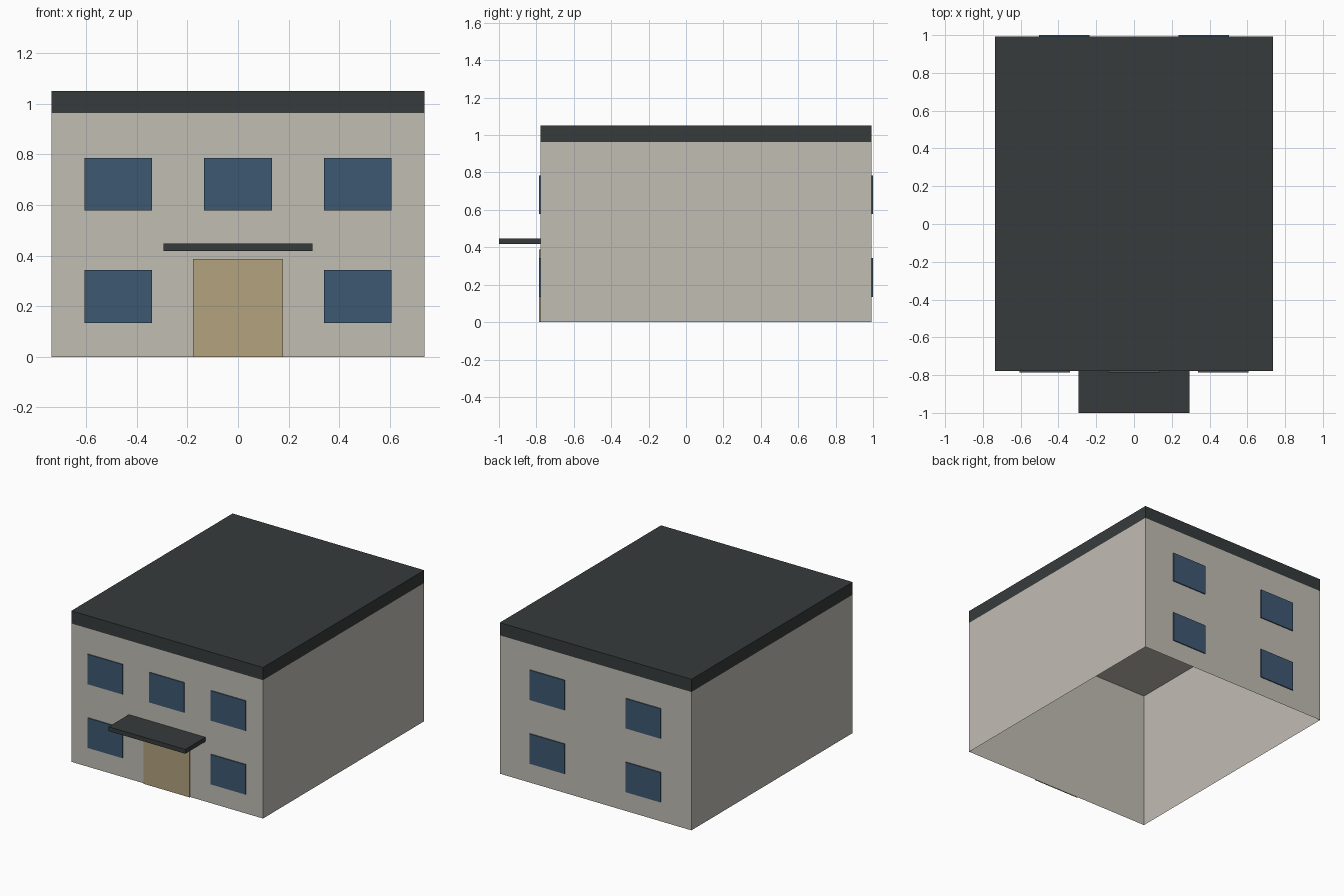
import bpy
import bmesh
from mathutils import Vector

cube = bpy.data.objects.get("Cube")
if cube:
    bpy.data.objects.remove(cube, do_unlink=True)


def material(name, rgb):
    """Flat material from an sRGB 0-255 colour, stored as linear values."""
    linear = [((c / 255 + 0.055) / 1.055) ** 2.4 for c in rgb]
    mat = bpy.data.materials.new(name)
    mat.use_nodes = True
    mat.diffuse_color = (*linear, 1)
    mat.node_tree.nodes["Principled BSDF"].inputs["Base Color"].default_value = (*linear, 1)
    return mat


def box(name, low, high, mat, open_side):
    """Box between two corners, left open on the side facing open_side."""
    low, high = Vector(low), Vector(high)
    bm = bmesh.new()
    bmesh.ops.create_cube(bm, size=1)
    for v in bm.verts:
        v.co = (low + high) / 2 + v.co * (high - low)
    bm.normal_update()
    hidden = [f for f in bm.faces if f.normal.dot(Vector(open_side)) > 0.9]
    bmesh.ops.delete(bm, geom=hidden, context="FACES")
    mesh = bpy.data.meshes.new(name)
    bm.to_mesh(mesh)
    bm.free()
    mesh.materials.append(mat)
    obj = bpy.data.objects.new(name, mesh)
    bpy.context.collection.objects.link(obj)
    return obj


wall_mat = material("warm grey wall", (193, 189, 180))
roof_mat = material("charcoal roof", (54, 59, 59))
glass_mat = material("blue glass", (61, 88, 114))
door_mat = material("tan door", (178, 162, 127))

DOWN, FRONT, BACK = (0, 0, -1), (0, -1, 0), (0, 1, 0)
HALF_WIDTH, FRONT_Y, BACK_Y = 0.737, -0.778, 0.993
EAVES, TOP, PLATE = 0.962, 1.05, 0.007

# Hollow walls with a ceiling, and the flat roof band on top
box("walls", (-HALF_WIDTH, FRONT_Y, 0), (HALF_WIDTH, BACK_Y, EAVES), wall_mat, DOWN)
box("roof", (-HALF_WIDTH, FRONT_Y, EAVES), (HALF_WIDTH, BACK_Y, TOP), roof_mat, DOWN)

# Entrance door and canopy
box("door", (-0.177, FRONT_Y - PLATE, 0), (0.177, FRONT_Y, 0.387), door_mat, BACK)
box("canopy", (-0.295, -1, 0.417), (0.295, FRONT_Y, 0.447), roof_mat, BACK)

# Windows: centre x and floor height for each plate
WINDOW_HALF, WINDOW_HEIGHT = 0.134, 0.208
LOWER, UPPER = 0.134, 0.577


def window(name, x, z, front):
    y0, y1 = (FRONT_Y - PLATE, FRONT_Y) if front else (BACK_Y, BACK_Y + PLATE)
    box(name, (x - WINDOW_HALF, y0, z), (x + WINDOW_HALF, y1, z + WINDOW_HEIGHT),
        glass_mat, BACK if front else FRONT)


for level, z in (("lower", LOWER), ("upper", UPPER)):
    for side, sign in (("left", 1), ("right", -1)):
        window(f"front_{level}_{side}_window", sign * 0.473, z, True)
        window(f"back_{level}_{side}_window", sign * 0.369, z, False)
window("front_upper_middle_window", 0, UPPER, True)
